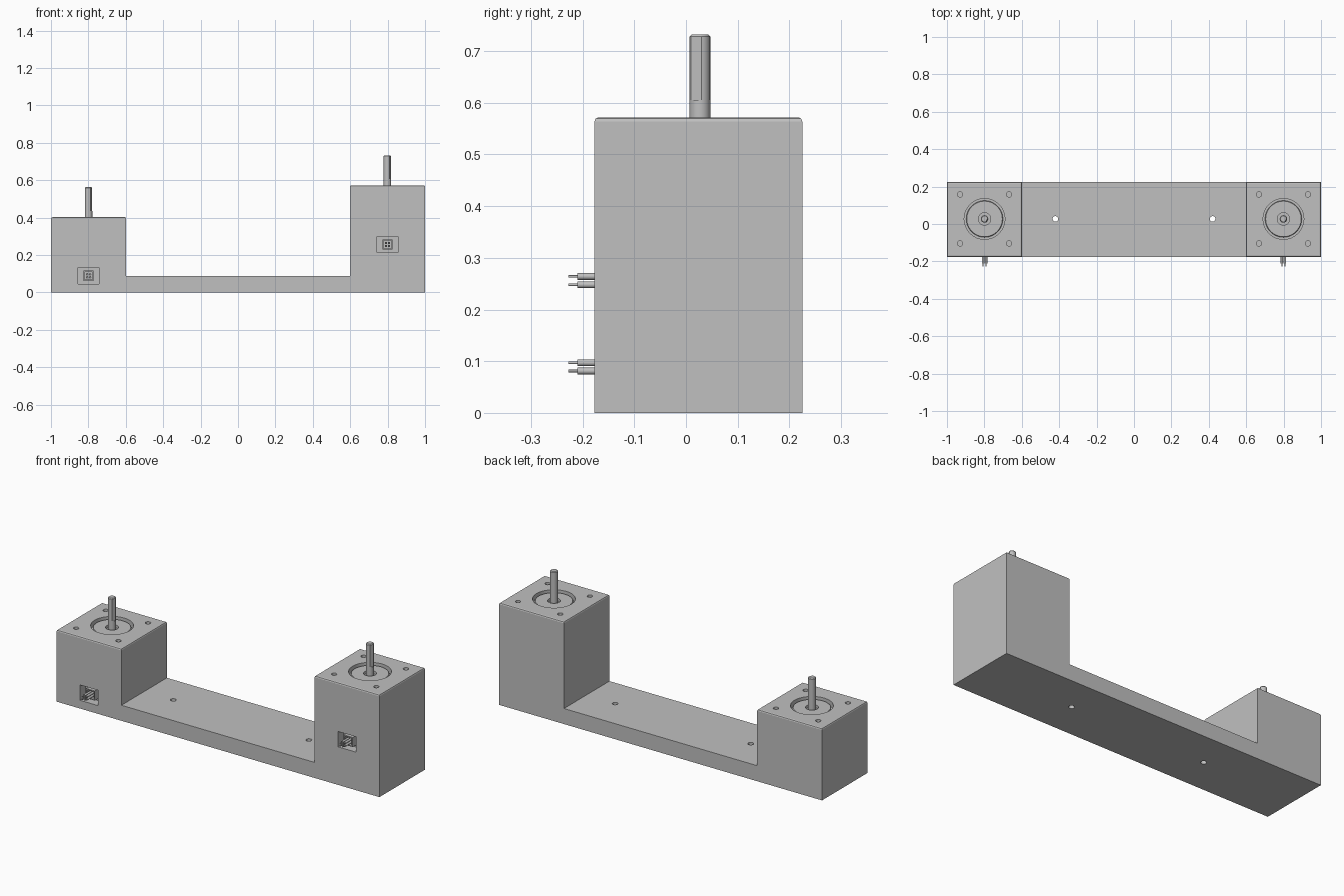
import bpy, bmesh, math
from mathutils import Matrix, Vector

cube = bpy.data.objects.get("Cube")
if cube:
    bpy.data.objects.remove(cube, do_unlink=True)

gray = bpy.data.materials.new("plain_gray")
gray.use_nodes = True
COLOR = (0.527, 0.527, 0.527, 1)
gray.diffuse_color = COLOR
gray.node_tree.nodes["Principled BSDF"].inputs["Base Color"].default_value = COLOR

FRONT, BACK, AXIS_Y = -0.177, 0.225, 0.027
WIDTH, BASE_H = 0.402, 0.087
# side name, shaft x, tower height, connector window centre height
TOWERS = [("right", -0.799, 0.402, 0.089), ("left", 0.799, 0.572, 0.256)]


def finish(name, bm, angle=20):
    bmesh.ops.recalc_face_normals(bm, faces=bm.faces[:])
    mesh = bpy.data.meshes.new(name)
    bm.to_mesh(mesh)
    bm.free()
    mesh.materials.append(gray)
    ob = bpy.data.objects.new(name, mesh)
    bpy.context.collection.objects.link(ob)
    select(ob)
    bpy.ops.object.shade_smooth_by_angle(angle=math.radians(angle))
    return ob


def select(ob):
    bpy.ops.object.select_all(action='DESELECT')
    ob.select_set(True)
    bpy.context.view_layer.objects.active = ob


def circle(r, z, n=32):
    return [Vector((r * math.cos(math.tau * i / n), r * math.sin(math.tau * i / n), z)) for i in range(n)]


def loft(bm, rings, matrix):
    """Skin a stack of equal rings and cap both ends."""
    rows = [[bm.verts.new(matrix @ p) for p in ring] for ring in rings]
    for a, b in zip(rows, rows[1:]):
        for i in range(len(a)):
            j = (i + 1) % len(a)
            bm.faces.new((a[i], a[j], b[j], b[i]))
    bm.faces.new(rows[0][::-1])
    bm.faces.new(rows[-1])


def box(bm, x0, x1, y0, y1, z0, z1):
    m = Matrix.Translation(((x0 + x1) / 2, (y0 + y1) / 2, (z0 + z1) / 2))
    m = m @ Matrix.Diagonal((x1 - x0, y1 - y0, z1 - z0, 1))
    bmesh.ops.create_cube(bm, size=1, matrix=m)


# Bracket: a U-shaped profile extruded from front to back
h_low, h_high = TOWERS[0][2], TOWERS[1][2]
inner = 1 - WIDTH
outline = [(-1, 0), (1, 0), (1, h_high), (inner, h_high), (inner, BASE_H),
           (-inner, BASE_H), (-inner, h_low), (-1, h_low)]
bm = bmesh.new()
loft(bm, [[Vector((x, y, z)) for x, z in outline] for y in (FRONT, BACK)], Matrix())
rims = [e for e in bm.edges
        if all(abs(v.co.z - h_low) < 1e-4 for v in e.verts) or all(abs(v.co.z - h_high) < 1e-4 for v in e.verts)]
bmesh.ops.bevel(bm, geom=rims, offset=0.008, segments=2, profile=0.5, affect='EDGES')
bracket = finish("bracket_body", bm)

# Cutter: mounting holes, motor openings, screw holes and connector windows
bm = bmesh.new()
for x in (-0.42, 0.42):
    loft(bm, [circle(0.015, -0.05), circle(0.015, 0.15)], Matrix.Translation((x, AXIS_Y, 0)))
for side, x, top, zc in TOWERS:
    at = Matrix.Translation((x, AXIS_Y, top))
    loft(bm, [circle(0.109, -0.03), circle(0.109, 0.05)], at)
    for sx in (-1, 1):
        for sy in (-1, 1):
            corner = at @ Matrix.Translation((sx * 0.131, sy * 0.131, 0))
            loft(bm, [circle(0.014, -0.03), circle(0.014, 0.05)], corner)
    box(bm, x - 0.056, x + 0.056, FRONT - 0.05, FRONT + 0.05, zc - 0.043, zc + 0.043)
cutter = finish("opening_cutter", bm)
cutter.hide_render = True
select(bracket)
cut = bracket.modifiers.new("openings", 'BOOLEAN')
cut.operation, cut.solver, cut.object = 'DIFFERENCE', 'EXACT', cutter
bpy.ops.object.modifier_move_to_index(modifier=cut.name, index=0)
bpy.ops.object.modifier_apply(modifier=cut.name)
bpy.data.objects.remove(cutter, do_unlink=True)
select(bracket)
bpy.ops.object.shade_smooth_by_angle(angle=math.radians(20))

for side, x, top, zc in TOWERS:
    at = Matrix.Translation((x, AXIS_Y, top))

    # Motor boss with a recessed bearing seat
    bm = bmesh.new()
    loft(bm, [circle(r, z, 48) for r, z in
              [(0.098, -0.032), (0.098, -0.013), (0.095, -0.01), (0.033, -0.01), (0.033, -0.025)]], at)
    finish(side + "_motor_boss", bm)

    # Shaft: round foot, then a flatted upper length with a chamfered tip
    bm = bmesh.new()
    r = 0.02
    loft(bm, [circle(r, -0.028), circle(r, 0.033)], at)
    half = math.radians(34)
    steps = 28
    arc = [half + (math.tau - 2 * half) * i / steps for i in range(steps + 1)]
    turn = at @ Matrix.Rotation(math.radians(-24), 4, 'Z')
    loft(bm, [[Vector((k * r * math.cos(a), k * r * math.sin(a), z)) for a in arc]
              for k, z in [(1, 0.033), (1, 0.156), (0.8, 0.16)]], turn)
    finish(side + "_motor_shaft", bm)

    # Connector housing: an open square frame inside the window
    bm = bmesh.new()
    back, face, o, t = FRONT + 0.052, FRONT + 0.012, 0.027, 0.006
    for s in (-1, 1):
        a, b = sorted((s * o, s * (o - t)))
        box(bm, x + a, x + b, face, back, zc - o, zc + o)
        box(bm, x - o + t, x + o - t, face, back, zc + a, zc + b)
    finish(side + "_connector_housing", bm)

    # Four stepped pins pointing forward
    bm = bmesh.new()
    for px in (-0.008, 0.008):
        for pz in (-0.008, 0.008):
            m = Matrix.Translation((x + px, FRONT, zc + pz)) @ Matrix.Rotation(math.radians(90), 4, 'X')
            loft(bm, [circle(q, d, 16) for q, d in
                      [(0.0065, -0.052), (0.0065, 0.033), (0.0025, 0.033), (0.0025, 0.05)]], m)
    finish(side + "_connector_pins", bm, 30)
